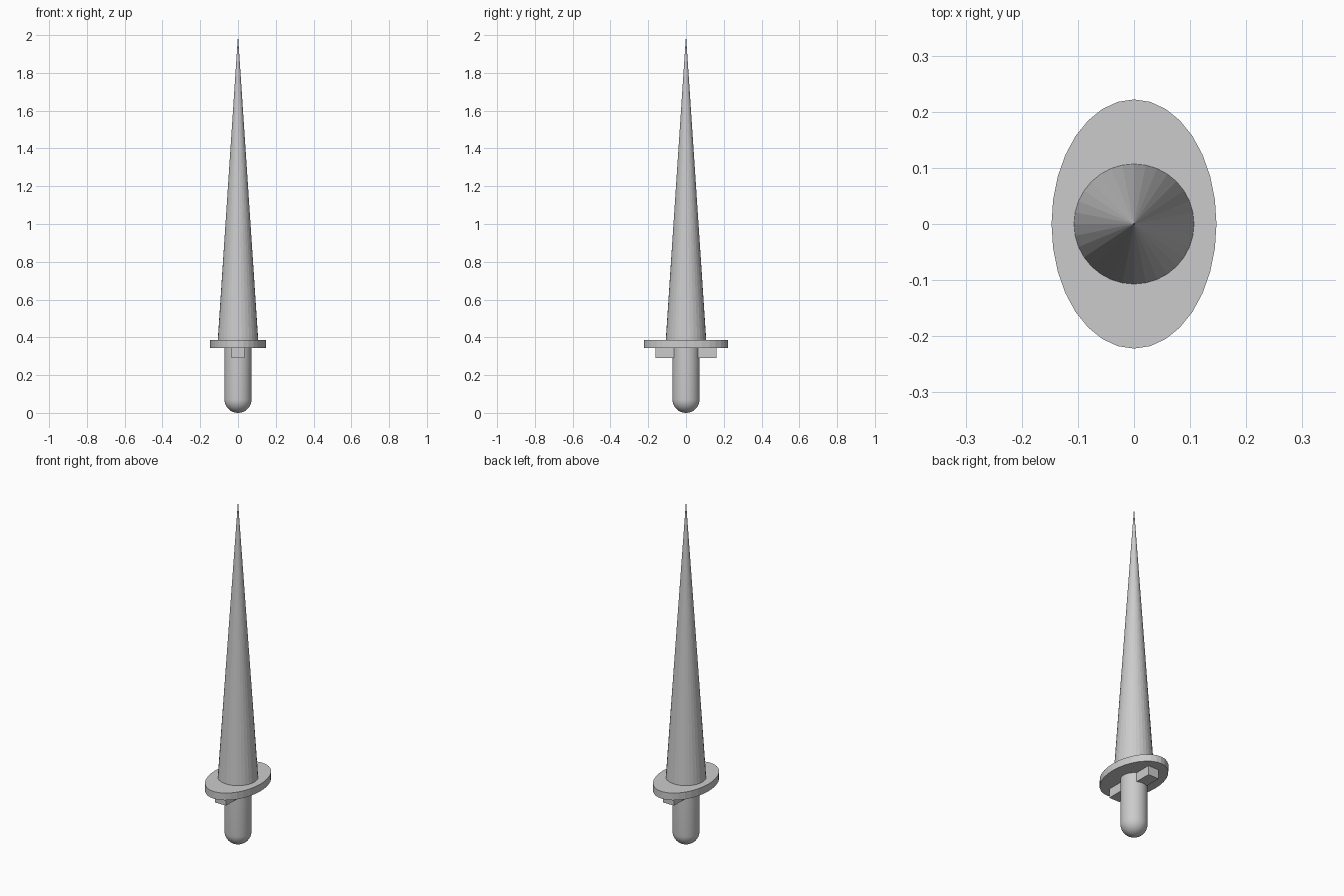
import bpy, bmesh
from math import sin, cos, pi

if "Cube" in bpy.data.objects:
    bpy.data.objects.remove(bpy.data.objects["Cube"])

SIDES = 32


def lathe(name, profile, sy=1.0, smooth=True):
    """Revolve (radius, z) points about z; sy stretches the section along y."""
    bm = bmesh.new()
    rings = []
    for r, z in profile:
        n = 1 if r == 0 else SIDES
        rings.append([bm.verts.new((r * cos(2 * pi * i / SIDES),
                                    r * sy * sin(2 * pi * i / SIDES), z))
                      for i in range(n)])
    for a, b in zip(rings, rings[1:]):
        for i in range(SIDES):
            j = (i + 1) % SIDES
            quad = [a[i % len(a)], a[j % len(a)], b[j % len(b)], b[i % len(b)]]
            bm.faces.new(list(dict.fromkeys(quad)))
    # cap open ends
    for ring in (rings[0], rings[-1]):
        if len(ring) > 1:
            bm.faces.new(ring)
    bmesh.ops.recalc_face_normals(bm, faces=bm.faces)
    me = bpy.data.meshes.new(name)
    bm.to_mesh(me)
    bm.free()
    ob = bpy.data.objects.new(name, me)
    bpy.context.collection.objects.link(ob)
    if smooth:
        bpy.ops.object.select_all(action='DESELECT')
        bpy.context.view_layer.objects.active = ob
        ob.select_set(True)
        bpy.ops.object.shade_smooth_by_angle()
    return ob


# handle with a rounded bottom end
R = 0.072
dome = [(R * sin(k * pi / 16) if k else 0, R - R * cos(k * pi / 16))
        for k in range(9)]
lathe("handle", dome + [(R, 0.344)])

# oval guard plate
lathe("guard", [(0.147, 0.344), (0.147, 0.386)], sy=0.222 / 0.147, smooth=False)

# long tapered spike
lathe("spike", [(0.107, 0.386), (0, 2.0)], smooth=False)

# lugs under the guard, one on each side of the handle
for side, label in ((-1, "front"), (1, "back")):
    bpy.ops.mesh.primitive_cube_add(size=1, location=(0, side * 0.105, 0.317))
    lug = bpy.context.object
    lug.name = label + "_lug"
    lug.scale = (0.07, 0.112, 0.054)
